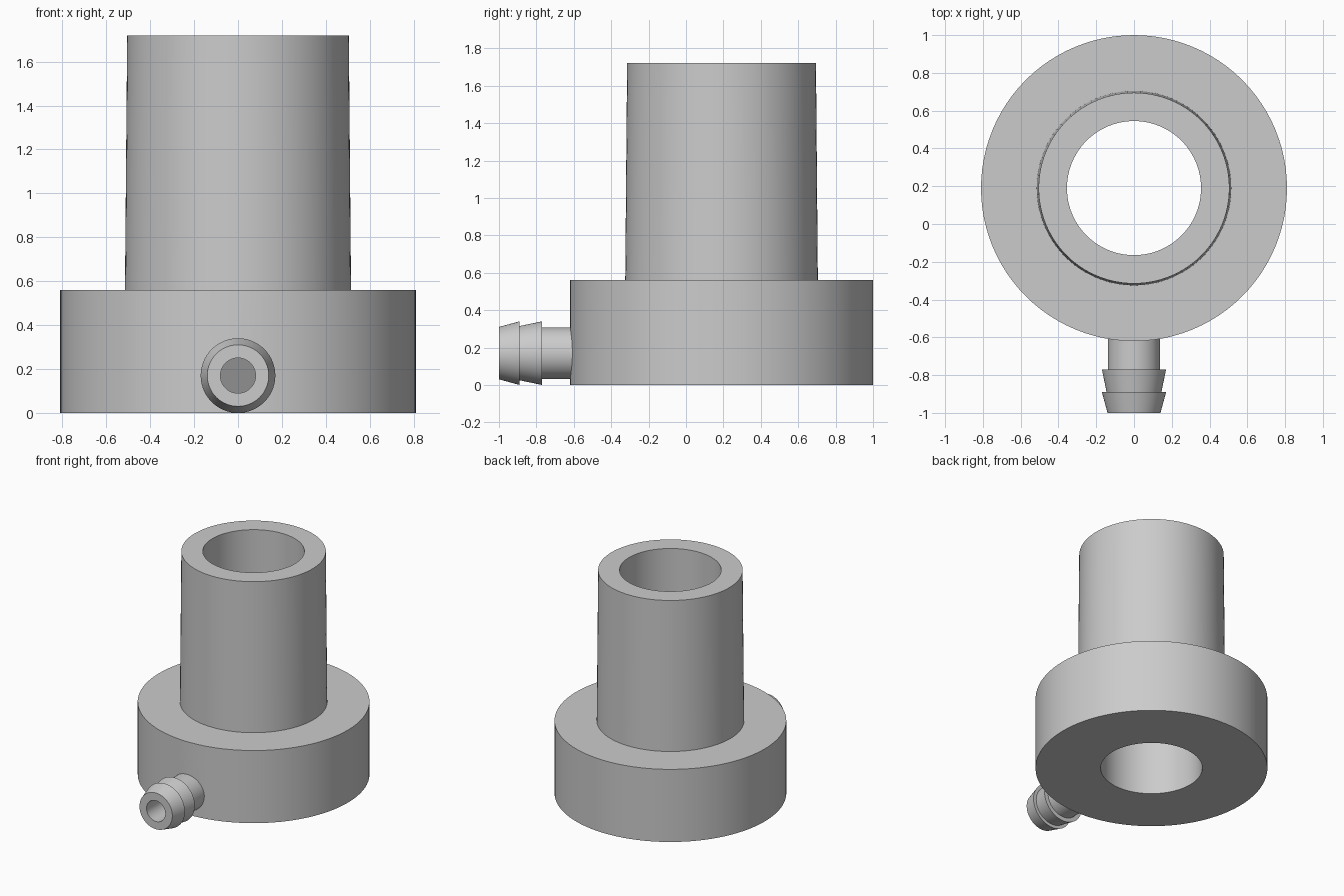
import bpy, bmesh, math
from mathutils import Matrix

cube = bpy.data.objects.get("Cube")
if cube:
    bpy.data.objects.remove(cube, do_unlink=True)

AXIS_Y = 0.19      # vertical axis of the body
PORT_Z = 0.17      # height of the hose port
SEGMENTS = 96


def make_material(name, value):
    mat = bpy.data.materials.new(name)
    mat.use_nodes = True
    colour = (value, value, value, 1)
    mat.diffuse_color = colour
    mat.node_tree.nodes["Principled BSDF"].inputs["Base Color"].default_value = colour
    return mat


grey = make_material("light grey", 0.6)
dark = make_material("dark grey", 0.28)


def revolve(name, profile, matrix, mat):
    """Turn a closed (radius, height) profile about z, then place it."""
    bm = bmesh.new()
    rings = []
    for i in range(SEGMENTS):
        a = math.tau * i / SEGMENTS
        rings.append([bm.verts.new((r * math.cos(a), r * math.sin(a), h))
                      for r, h in profile])
    n = len(profile)
    for i in range(SEGMENTS):
        here, there = rings[i], rings[(i + 1) % SEGMENTS]
        for j in range(n):
            k = (j + 1) % n
            bm.faces.new((here[j], there[j], there[k], here[k]))
    bmesh.ops.recalc_face_normals(bm, faces=bm.faces)
    bm.transform(matrix)
    mesh = bpy.data.meshes.new(name)
    bm.to_mesh(mesh)
    bm.free()
    mesh.materials.append(mat)
    obj = bpy.data.objects.new(name, mesh)
    bpy.context.collection.objects.link(obj)
    return obj


def y_cylinder(name, radius, y0, y1, mat):
    bpy.ops.mesh.primitive_cylinder_add(
        vertices=SEGMENTS, radius=radius, depth=y1 - y0,
        location=(0, (y0 + y1) / 2, PORT_Z), rotation=(math.pi / 2, 0, 0))
    obj = bpy.context.object
    obj.name = name
    obj.data.materials.append(mat)
    return obj


def smooth(obj):
    bpy.ops.object.select_all(action='DESELECT')
    obj.select_set(True)
    bpy.context.view_layer.objects.active = obj
    bpy.ops.object.shade_smooth_by_angle(angle=math.radians(20))


# Wide base with slightly tapered spout and a straight bore
body = revolve("flanged_body",
               [(0.355, 0), (0.81, 0), (0.81, 0.56), (0.515, 0.56),
                (0.505, 1.72), (0.355, 1.72)],
               Matrix.Translation((0, AXIS_Y, 0)), grey)

# Blind socket for the port, stopping just short of the bore
cutter = y_cylinder("port_cutter", 0.11, -1, -0.175, grey)
cutter.hide_render = True
cut = body.modifiers.new("port socket", 'BOOLEAN')
cut.operation = 'DIFFERENCE'
cut.solver = 'EXACT'
cut.object = cutter
bpy.context.view_layer.objects.active = body
bpy.ops.object.modifier_apply(modifier=cut.name)
bpy.data.objects.remove(cutter, do_unlink=True)

# Hose port with two barbs; profile heights run along y
port = revolve("barbed_port",
               [(0.08, -1), (0.14, -1), (0.17, -0.89), (0.145, -0.89),
                (0.17, -0.77), (0.138, -0.77), (0.138, -0.18), (0.08, -0.18)],
               Matrix.Translation((0, 0, PORT_Z)) @ Matrix.Rotation(-math.pi / 2, 4, 'X'),
               grey)

# Dark end of the port passage
y_cylinder("port_floor", 0.1, -0.188, -0.18, dark)

for part in (body, port):
    smooth(part)
